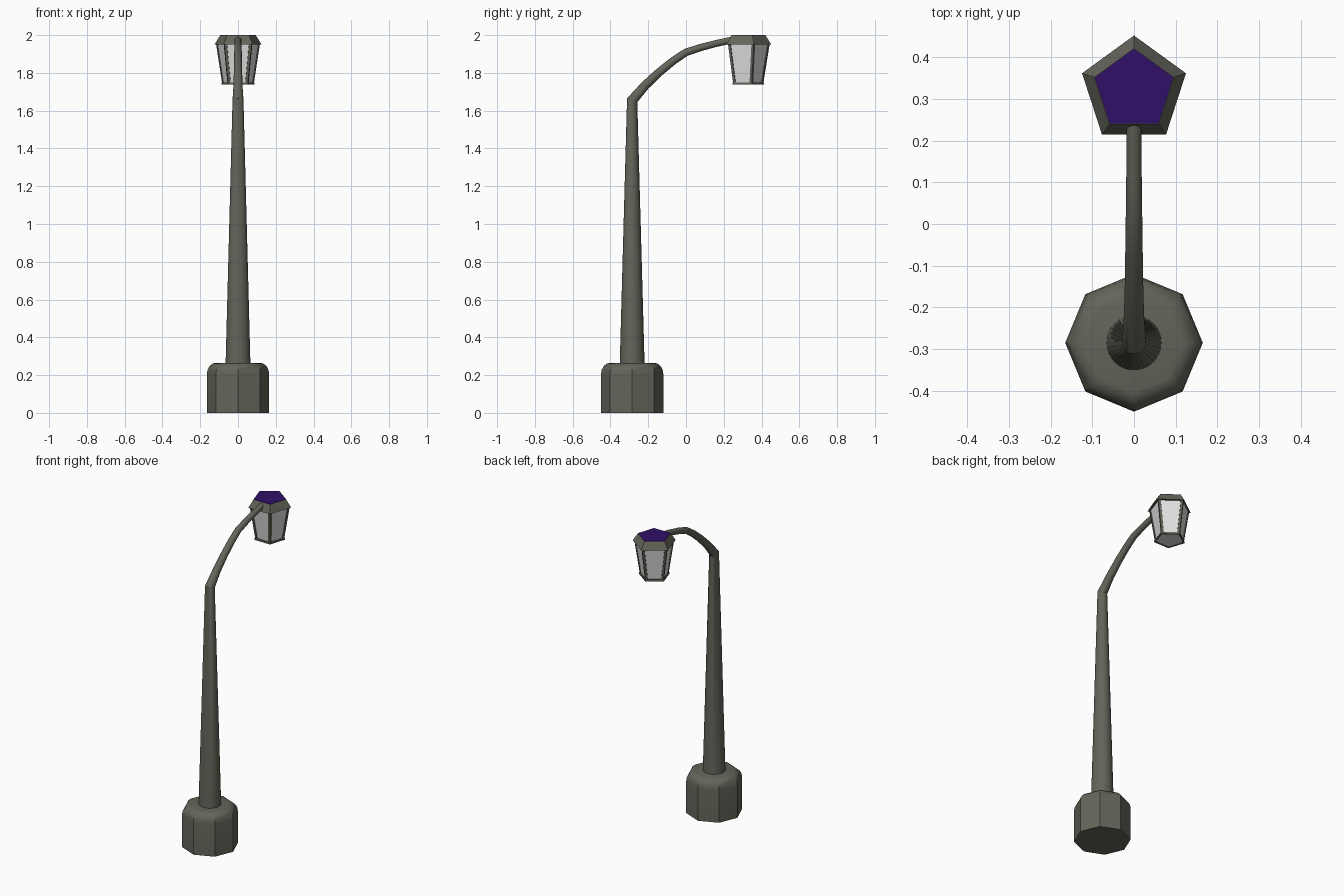
import bpy, bmesh, math
from mathutils import Vector

if "Cube" in bpy.data.objects:
    bpy.data.objects.remove(bpy.data.objects["Cube"])


def mat(name, rgb):
    m = bpy.data.materials.new(name)
    m.diffuse_color = (*rgb, 1)
    m.use_nodes = True
    m.node_tree.nodes["Principled BSDF"].inputs["Base Color"].default_value = m.diffuse_color
    return m


METAL = mat("dark_grey_metal", (0.127, 0.127, 0.102))
GLASS = mat("pale_glass", (0.75, 0.75, 0.75))
PURPLE = mat("purple_top", (0.03, 0.005, 0.135))


def loft(name, rings, material, smooth=None):
    """Skin a list of equal-sized rings of points and cap both ends."""
    bm = bmesh.new()
    rows = [[bm.verts.new(p) for p in ring] for ring in rings]
    n = len(rows[0])
    for a, b in zip(rows, rows[1:]):
        for i in range(n):
            j = (i + 1) % n
            bm.faces.new((a[i], a[j], b[j], b[i]))
    bm.faces.new(rows[0][::-1])
    bm.faces.new(rows[-1])
    bmesh.ops.recalc_face_normals(bm, faces=bm.faces)
    me = bpy.data.meshes.new(name)
    bm.to_mesh(me)
    bm.free()
    me.materials.append(material)
    ob = bpy.data.objects.new(name, me)
    bpy.context.collection.objects.link(ob)
    if smooth:
        bpy.ops.object.select_all(action='DESELECT')
        ob.select_set(True)
        bpy.context.view_layer.objects.active = ob
        bpy.ops.object.shade_smooth_by_angle(angle=math.radians(smooth))
    return ob


def ring(n, r, z, cy):
    """Regular polygon with one corner towards +y."""
    return [Vector((r * math.sin(-2 * math.pi * i / n),
                    cy + r * math.cos(2 * math.pi * i / n), z)) for i in range(n)]


POLE_Y, LAMP_Y = -0.285, 0.321

# Octagonal base with rounded shoulder
profile = [(0.165, 0)]
for k in range(5):
    a = math.radians(22.5 * k)
    profile.append((0.117 + 0.048 * math.cos(a), 0.205 + 0.06 * math.sin(a)))
loft("base", [ring(8, r, z, POLE_Y) for r, z in profile], METAL, 30)

# Tapered pole sweeping into the curved arm: y, z, radius
path = [(POLE_Y, 0.25, 0.066), (POLE_Y, 1.655, 0.029), (-0.217, 1.733, 0.024),
        (-0.14, 1.805, 0.022), (-0.07, 1.862, 0.021), (0.0, 1.909, 0.020),
        (0.08, 1.935, 0.019), (0.16, 1.956, 0.018), (0.26, 1.977, 0.018)]
pts = [Vector((0, y, z)) for y, z, r in path]
rings = []
for i, p in enumerate(pts):
    d_in = (p - pts[max(i - 1, 0)]).normalized()
    d_out = (pts[min(i + 1, len(pts) - 1)] - p).normalized()
    t = (d_in + d_out).normalized()
    side = Vector((1, 0, 0))
    up = side.cross(t)
    rings.append([p + path[i][2] * (side * math.cos(a) + up * math.sin(a))
                  for a in (2 * math.pi * k / 32 for k in range(32))])
loft("pole_and_arm", rings, METAL, 35)

# Lantern glass, sloping roof, purple top plate and bottom rim
loft("lantern_glass", [ring(5, 0.083, 1.741, LAMP_Y), ring(5, 0.117, 1.955, LAMP_Y)], GLASS)
loft("lantern_roof", [ring(5, 0.131, 1.95, LAMP_Y), ring(5, 0.1, 1.998, LAMP_Y)], METAL)
loft("lantern_top_plate", [ring(5, 0.099, 1.994, LAMP_Y), ring(5, 0.099, 2.0, LAMP_Y)], PURPLE)
sections = [(0.083, 1.738), (0.092, 1.738), (0.092, 1.75), (0.08, 1.75)]
outline = [ring(5, r, z, LAMP_Y) for r, z in sections]
for i in range(5):
    j = (i + 1) % 5
    loft(f"lantern_rim_{i + 1}", [[o[i] for o in outline], [o[j] for o in outline]], METAL)

# Corner bars: arrow section wrapping each glass corner
for i in range(5):
    j, h = (i + 1) % 5, (i - 1) % 5
    bar = []
    for r, z in ((0.088, 1.742), (0.122, 1.953)):
        o, q = ring(5, r, z, LAMP_Y), ring(5, r - 0.012, z, LAMP_Y)
        to_next, to_prev = (o[j] - o[i]).normalized(), (o[h] - o[i]).normalized()
        w = 0.013
        bar.append([o[i], o[i] + to_next * w, q[i] + to_next * w * 0.6,
                    q[i] + to_prev * w * 0.6, o[i] + to_prev * w])
    loft(f"lantern_bar_{i + 1}", bar, METAL)
